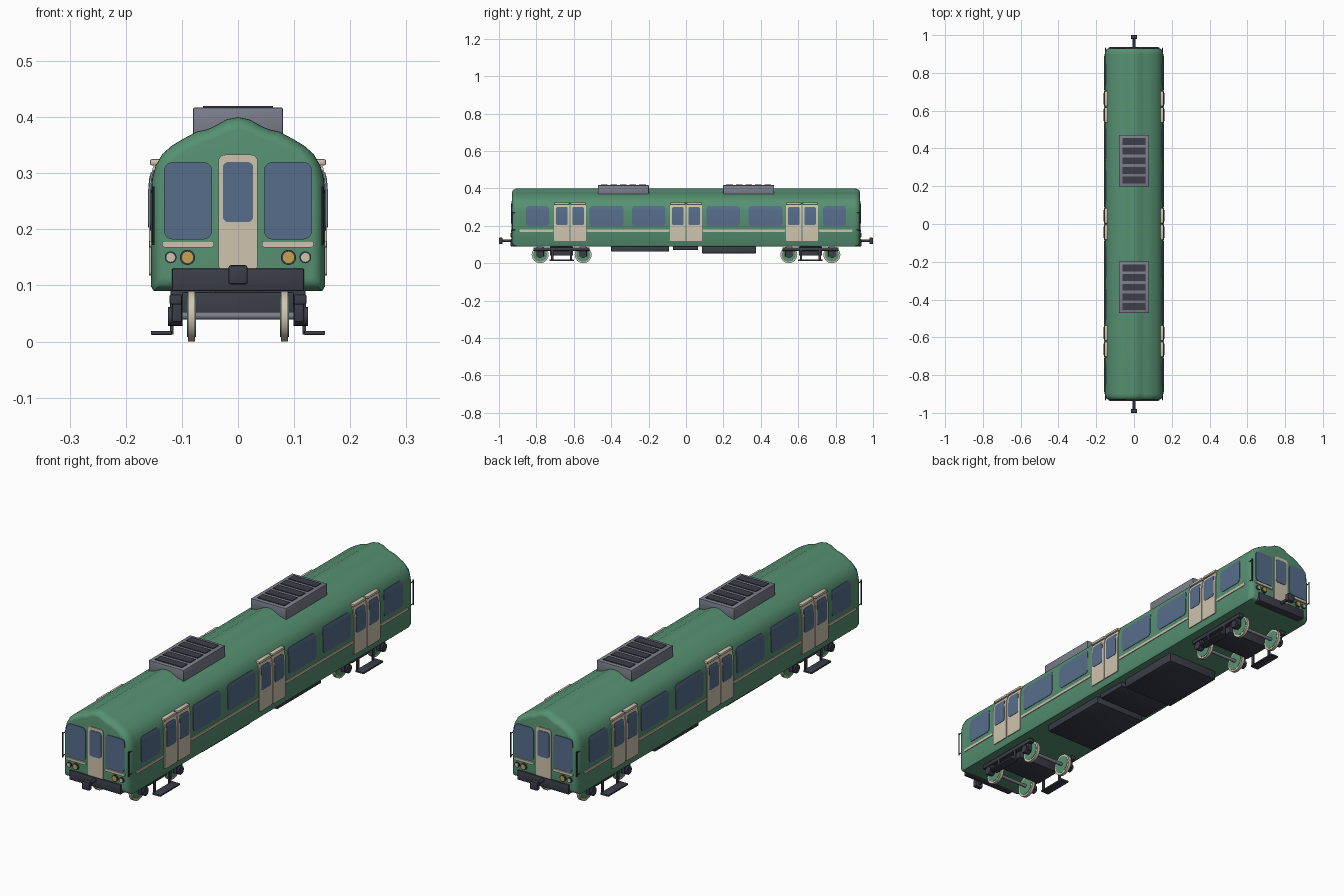
import bpy, bmesh, math
from mathutils import Matrix, Vector

if "Cube" in bpy.data.objects:
    bpy.data.objects.remove(bpy.data.objects["Cube"])


def material(name, rgb):
    m = bpy.data.materials.new(name)
    m.diffuse_color = (*rgb, 1)
    m.use_nodes = True
    m.node_tree.nodes["Principled BSDF"].inputs["Base Color"].default_value = m.diffuse_color
    return m


GREEN = material("body green", (0.095, 0.285, 0.17))
CREAM = material("cream trim", (0.62, 0.55, 0.43))
GLASS = material("blue glass", (0.095, 0.155, 0.26))
DARK = material("dark metal", (0.045, 0.048, 0.065))
GREY = material("grey metal", (0.2, 0.21, 0.26))
AMBER = material("amber lamp", (0.58, 0.36, 0.08))

# Half cross-section of the body, bottom to roof crown
PROFILE = [(.15, .09), (.155, .098), (.155, .265), (.153, .29), (.147, .313),
           (.135, .334), (.118, .349), (.098, .361), (.074, .374), (.055, .378),
           (.04, .385), (.02, .396), (0, .4)]
END = .93


def wall_x(z):
    for (x0, z0), (x1, z1) in zip(PROFILE, PROFILE[1:]):
        if z0 <= z <= z1:
            return x0 + (x1 - x0) * (z - z0) / (z1 - z0)
    return .155


def finish(name, bm, mat, angle=32):
    bmesh.ops.recalc_face_normals(bm, faces=bm.faces)
    me = bpy.data.meshes.new(name)
    bm.to_mesh(me)
    bm.free()
    me.materials.append(mat)
    me.polygons.foreach_set("use_smooth", [True] * len(me.polygons))
    me.set_sharp_from_angle(angle=math.radians(angle))
    ob = bpy.data.objects.new(name, me)
    bpy.context.collection.objects.link(ob)
    return ob


def box(name, mat, x, y, z, bevel=0.0):
    """Box given by its (low, high) ranges."""
    bm = bmesh.new()
    bmesh.ops.create_cube(bm, size=1)
    for v in bm.verts:
        v.co = Vector([(a + b) / 2 + c * abs(b - a) for (a, b), c in zip((x, y, z), v.co)])
    if bevel:
        bmesh.ops.bevel(bm, geom=bm.edges[:], offset=bevel, segments=2, affect='EDGES', profile=.5)
    return finish(name, bm, mat)


def cyl(name, mat, centre, r, depth, axis, seg=28):
    bm = bmesh.new()
    rot = Matrix.Rotation(math.pi / 2, 4, {'X': 'Y', 'Y': 'X'}[axis]) if axis != 'Z' else Matrix()
    bmesh.ops.create_cone(bm, cap_ends=True, segments=seg, radius1=r, radius2=r, depth=depth,
                          matrix=Matrix.Translation(centre) @ rot)
    return finish(name, bm, mat)


def rounded(u0, u1, z0, z1, r):
    pts = []
    for cu, cz, a0 in ((u1 - r, z1 - r, 0), (u0 + r, z1 - r, 90), (u0 + r, z0 + r, 180), (u1 - r, z0 + r, 270)):
        for k in range(6):
            a = math.radians(a0 + k * 18)
            pts.append((cu + r * math.cos(a), cz + r * math.sin(a)))
    return pts


def plate(name, mat, u, z, r, out, side=0, end=0, deep=.004):
    """Rounded panel on a side wall (follows its curve) or on an end wall."""
    bm = bmesh.new()
    pts = rounded(*u, *z, r)
    rings = [[bm.verts.new((d, p, q)) for p, q in pts] for d in (-deep, out)]
    bm.faces.new(rings[0])
    bm.faces.new(rings[1])
    n = len(pts)
    for i in range(n):
        j = (i + 1) % n
        bm.faces.new((rings[0][i], rings[0][j], rings[1][j], rings[1][i]))
    if side:
        for h in (.265, .29, .313):
            if z[0] < h < z[1]:
                bmesh.ops.bisect_plane(bm, geom=bm.verts[:] + bm.edges[:] + bm.faces[:],
                                       plane_co=(0, 0, h), plane_no=(0, 0, 1))
    for v in bm.verts:
        d, p, q = v.co
        v.co = (side * (wall_x(q) + d), p, q) if side else (p, end * (END + d), q)
    return finish(name, bm, mat)


# Body shell: section lofted along y with rounded ends
section = PROFILE + [(-x, z) for x, z in PROFILE[-2::-1]]
stations = []
for k in range(7):
    a = math.radians(90 * k / 6)
    stations.append((END - .032 * (1 - math.sin(a)), .022 * (1 - math.cos(a))))
path = [(-y, d) for y, d in stations[::-1]] + stations
bm = bmesh.new()
rings = []
for y, d in path:
    k = (.155 - d) / .155
    rings.append([bm.verts.new((x * k, y, .245 + (z - .245) * k)) for x, z in section])
n = len(section)
for a, b in zip(rings, rings[1:]):
    for i in range(n):
        bm.faces.new((a[i], a[(i + 1) % n], b[(i + 1) % n], b[i]))
bm.faces.new(rings[0])
bm.faces.new(rings[-1])
finish("body_shell", bm, GREEN)

DOORS = (-.62, 0, .62)
WINDOWS = ((-.856, -.733), (-.515, -.334), (-.289, -.109), (.109, .289), (.334, .515), (.733, .856))
STRIPES = ((-.89, -.709), (-.531, -.089), (.089, .531), (.709, .89))

for s in (-1, 1):
    # Side windows and waist stripes
    for w in WINDOWS:
        plate("side_window", GLASS, w, (.198, .305), .016, .002, side=s)
    for w in STRIPES:
        plate("side_stripe", CREAM, w, (.168, .179), .004, .003, side=s)
    # Double doors with headers
    for c in DOORS:
        for t in (-1, 1):
            m = c + t * .0435
            plate("door_leaf", CREAM, (m - .0415, m + .0415), (.118, .312), .006, .004, side=s)
            plate("door_window", GLASS, (m - .031, m + .031), (.203, .301), .01, .0055, side=s)
            box("door_header", CREAM, (s * .135, s * .157), (m - .04, m + .04), (.314, .325), .003)

for e in (-1, 1):
    # End door, windscreens, trims and lamps
    plate("end_door", CREAM, (-.035, .035), (.125, .333), .012, .003, end=e, deep=.005)
    plate("end_door_window", GLASS, (-.027, .027), (.213, .32), .01, .005, end=e)
    for s in (-1, 1):
        lo, hi = sorted((s * .046, s * .132))
        plate("windscreen", GLASS, (lo, hi), (.182, .32), .016, .003, end=e, deep=.012)
        plate("end_stripe", CREAM, (lo - .003, hi + .003), (.168, .179), .004, .005, end=e, deep=.008)
        for x, r, mat in ((.09, .0135, AMBER), (.12, .0105, CREAM)):
            cyl("lamp_rim", DARK, (s * x, e * .93, .15), r, .012, 'Y')
            cyl("lamp_lens", mat, (s * x, e * .932, .15), r * .75, .012, 'Y')
        # Corner grab rail
        cyl("grab_rail", DARK, (s * .151, e * .931, .224), .0025, .104, 'Z', 10)
        for z in (.178, .27):
            cyl("rail_bracket", DARK, (s * .151, e * .92, z), .002, .025, 'Y', 8)
    # Valance and coupler
    box("valance", DARK, (-.118, .118), (e * .9, e * .937), (.09, .13), .003)
    cyl("coupler_bar", DARK, (0, e * .945, .12), .007, .09, 'Y', 16)
    box("coupler_head", DARK, (-.017, .017), (e * .98, e * 1.0), (.102, .136), .004)

# Roof ventilation units with slats
for c in (-.335, .335):
    box("roof_unit", GREY, (-.08, .08), (c - .136, c + .136), (.365, .417), .002)
    for k in range(-2, 3):
        y = c + k * .051
        box("roof_slat", DARK, (-.062, .062), (y - .018, y + .018), (.41, .42))

# Underfloor equipment
for lo, hi, z in ((-.4, -.09, .062), (-.07, .065, .07), (.086, .374, .053)):
    box("underfloor_box", DARK, (-.12, .12), (lo, hi), (z, .095), .003)

# Bogies
for c in (-.665, .665):
    box("bogie_bolster", DARK, (-.1, .1), (c - .062, c + .062), (.04, .088), .003)
    box("bogie_pivot", DARK, (-.04, .04), (c - .04, c + .04), (.08, .1))
    for y in (c - .115, c + .115):
        cyl("axle", GREY, (0, y, .046), .007, .2, 'X', 16)
        for s in (-1, 1):
            cyl("wheel_rim", CREAM, (s * .083, y, .045), .045, .013, 'X', 32)
            cyl("wheel_disc", GREEN, (s * .083, y, .045), .037, .0155, 'X', 32)
            cyl("axle_box", DARK, (s * .112, y, .045), .017, .026, 'X', 20)
            box("axle_guard", DARK, (s * .1, s * .118), (y - .02, y + .02), (.035, .08), .003)
    for s in (-1, 1):
        box("bogie_side_frame", DARK, (s * .1, s * .122), (c - .15, c + .15), (.066, .084), .003)
        box("step_board", DARK, (s * .118, s * .155), (c - .065, c + .065), (.012, .019), .001)
        for t in (-1, 1):
            y = c + t * .05
            box("step_hanger", DARK, (s * .115, s * .121), (y - .006, y + .006), (.013, .075))
